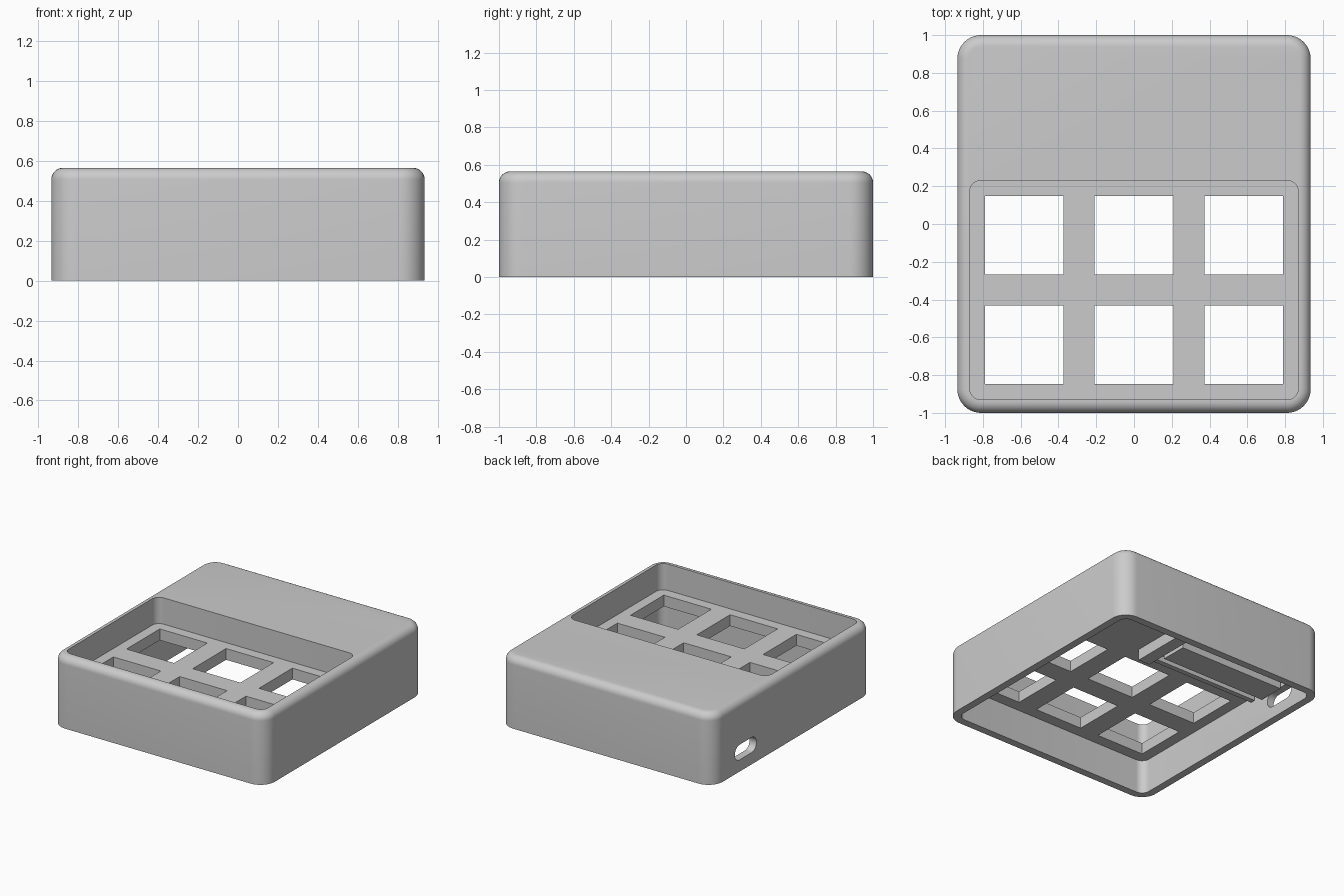
import bpy, bmesh, math

if "Cube" in bpy.data.objects:
    bpy.data.objects.remove(bpy.data.objects["Cube"], do_unlink=True)

grey = bpy.data.materials.new("plain grey")
grey.use_nodes = True
COLOUR = (0.6, 0.6, 0.6, 1)
grey.diffuse_color = COLOUR
grey.node_tree.nodes["Principled BSDF"].inputs["Base Color"].default_value = COLOUR


def block(name, x, y, z, corner=0, rim=0, axis=2):
    """Box from (min, max) ranges; corner rounds edges along axis, rim rounds the top."""
    bm = bmesh.new()
    bmesh.ops.create_cube(bm, size=1)
    for v in bm.verts:
        for i, (low, high) in enumerate((x, y, z)):
            v.co[i] = high if v.co[i] > 0 else low
    if corner:
        edges = [e for e in bm.edges
                 if abs((e.verts[0].co - e.verts[1].co).normalized()[axis]) > 0.9]
        bmesh.ops.bevel(bm, geom=edges, offset=corner, segments=10,
                        profile=0.5, affect='EDGES')
    if rim:
        edges = [e for e in bm.edges if all(v.co.z > z[1] - 1e-4 for v in e.verts)]
        bmesh.ops.bevel(bm, geom=edges, offset=rim, segments=8,
                        profile=0.5, affect='EDGES')
    bmesh.ops.recalc_face_normals(bm, faces=bm.faces)
    mesh = bpy.data.meshes.new(name)
    bm.to_mesh(mesh)
    bm.free()
    mesh.materials.append(grey)
    obj = bpy.data.objects.new(name, mesh)
    bpy.context.collection.objects.link(obj)
    return obj


def select(obj):
    bpy.ops.object.select_all(action='DESELECT')
    obj.select_set(True)
    bpy.context.view_layer.objects.active = obj


def carve(target, cutter):
    mod = target.modifiers.new("cut", 'BOOLEAN')
    mod.operation = 'DIFFERENCE'
    mod.solver = 'EXACT'
    mod.object = cutter
    select(target)
    bpy.ops.object.modifier_apply(modifier=mod.name)
    bpy.data.objects.remove(cutter, do_unlink=True)


W, L, H = 0.935, 1.0, 0.565        # half width, half length, height
PLATE_LOW, PLATE_TOP = 0.268, 0.357

# Outer shell, open underneath
case = block("case", (-W, W), (-L, L), (0, H), corner=0.125, rim=0.06)
carve(case, block("cavity", (-W + 0.06, W - 0.06), (-L + 0.06, L - 0.06),
                  (-0.1, PLATE_LOW), corner=0.065))

# Sunken key well
carve(case, block("well", (-0.87, 0.87), (-0.93, 0.23), (PLATE_TOP, 0.8), corner=0.06))

# Grid of square switch openings
HALF = 0.208
for cx in (-0.58, 0, 0.58):
    for cy in (-0.06, -0.64):
        carve(case, block("opening", (cx - HALF, cx + HALF), (cy - HALF, cy + HALF),
                          (0.2, 0.45)))

# Rounded cable port in the side wall
carve(case, block("port", (-1.1, -0.8), (0.455, 0.725), (0.093, 0.213),
                  corner=0.0595, axis=0))

select(case)
bpy.ops.object.shade_smooth_by_angle(angle=math.radians(35))

# Board holder hanging under the rear of the plate
block("board_stop", (0.1, 0.2), (0.29, 0.89), (0.18, PLATE_LOW + 0.01))
block("board_bar", (-0.86, 0.06), (0.41, 0.62), (0.19, PLATE_LOW + 0.01))
block("front_rail", (-0.86, 0.11), (0.29, 0.33), (0.22, PLATE_LOW + 0.01))
